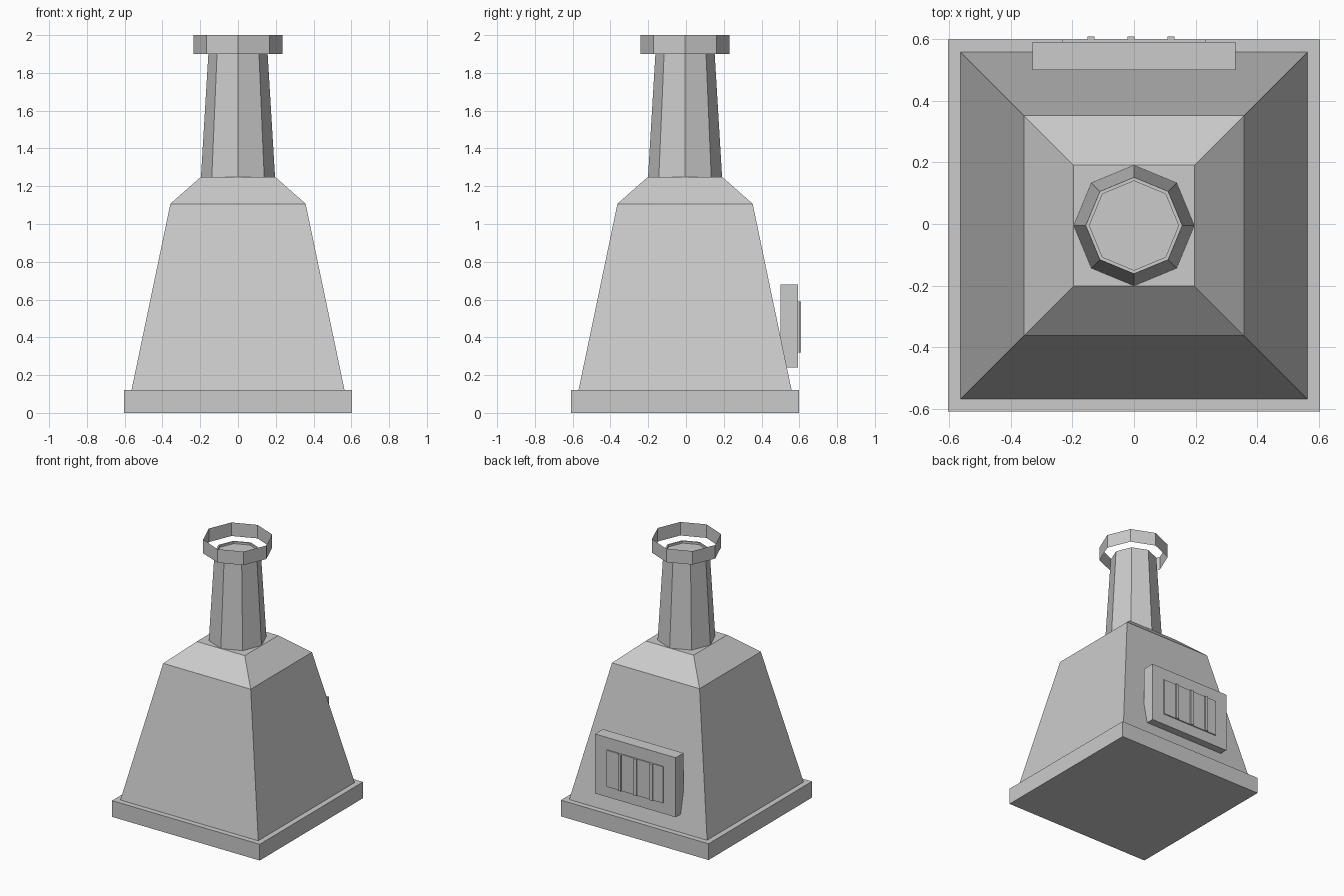
import bpy, bmesh, math

if "Cube" in bpy.data.objects:
    bpy.data.objects.remove(bpy.data.objects["Cube"])

CY = -0.005  # the tower sits slightly forward of centre because of the hatch


def finish(name, bm):
    bm.normal_update()
    mesh = bpy.data.meshes.new(name)
    bm.to_mesh(mesh)
    bm.free()
    obj = bpy.data.objects.new(name, mesh)
    bpy.context.collection.objects.link(obj)
    return obj


def loft(name, sides, rings, start=0.0, caps=True):
    """Stack of regular polygons given as (radius, z), joined by flat faces."""
    bm = bmesh.new()
    loops = []
    for r, z in rings:
        angles = [start + 2 * math.pi * i / sides for i in range(sides)]
        loops.append([bm.verts.new((r * math.cos(a), CY + r * math.sin(a), z)) for a in angles])
    for low, high in zip(loops, loops[1:]):
        for i in range(sides):
            j = (i + 1) % sides
            bm.faces.new((low[i], low[j], high[j], high[i]))
    if caps:
        bm.faces.new(loops[0][::-1])
        bm.faces.new(loops[-1])
    return finish(name, bm)


def square(name, rings):
    """Square loft given as (half width, z)."""
    return loft(name, 4, [(h * math.sqrt(2), z) for h, z in rings], math.pi / 4)


def box(name, lo, hi):
    bm = bmesh.new()
    bmesh.ops.create_cube(bm, size=1)
    for v in bm.verts:
        v.co = [lo[k] + (v.co[k] + 0.5) * (hi[k] - lo[k]) for k in range(3)]
    return finish(name, bm)


# Plinth and tapered body with sloped shoulder
square("plinth", [(0.604, 0), (0.604, 0.12)])
square("body", [(0.564, 0.12), (0.358, 1.107), (0.196, 1.25)])

# Eight-sided chimney with a shallow recessed top
loft("chimney", 8, [(0.196, 1.25), (0.157, 1.9), (0.145, 1.9), (0.145, 1.885)])

# Thin open collar floating round the chimney top
loft("collar", 8, [(0.235, 1.9), (0.235, 2.0)], caps=False)

# Hatch on the back with grille panel and bars
box("hatch", (-0.33, 0.50, 0.24), (0.33, 0.592, 0.68))
box("grille_panel", (-0.232, 0.585, 0.32), (0.232, 0.60, 0.59))
for n in range(3):
    x = -0.14 + 0.13 * n
    box(f"grille_bar_{n + 1}", (x - 0.011, 0.59, 0.32), (x + 0.011, 0.61, 0.59))
